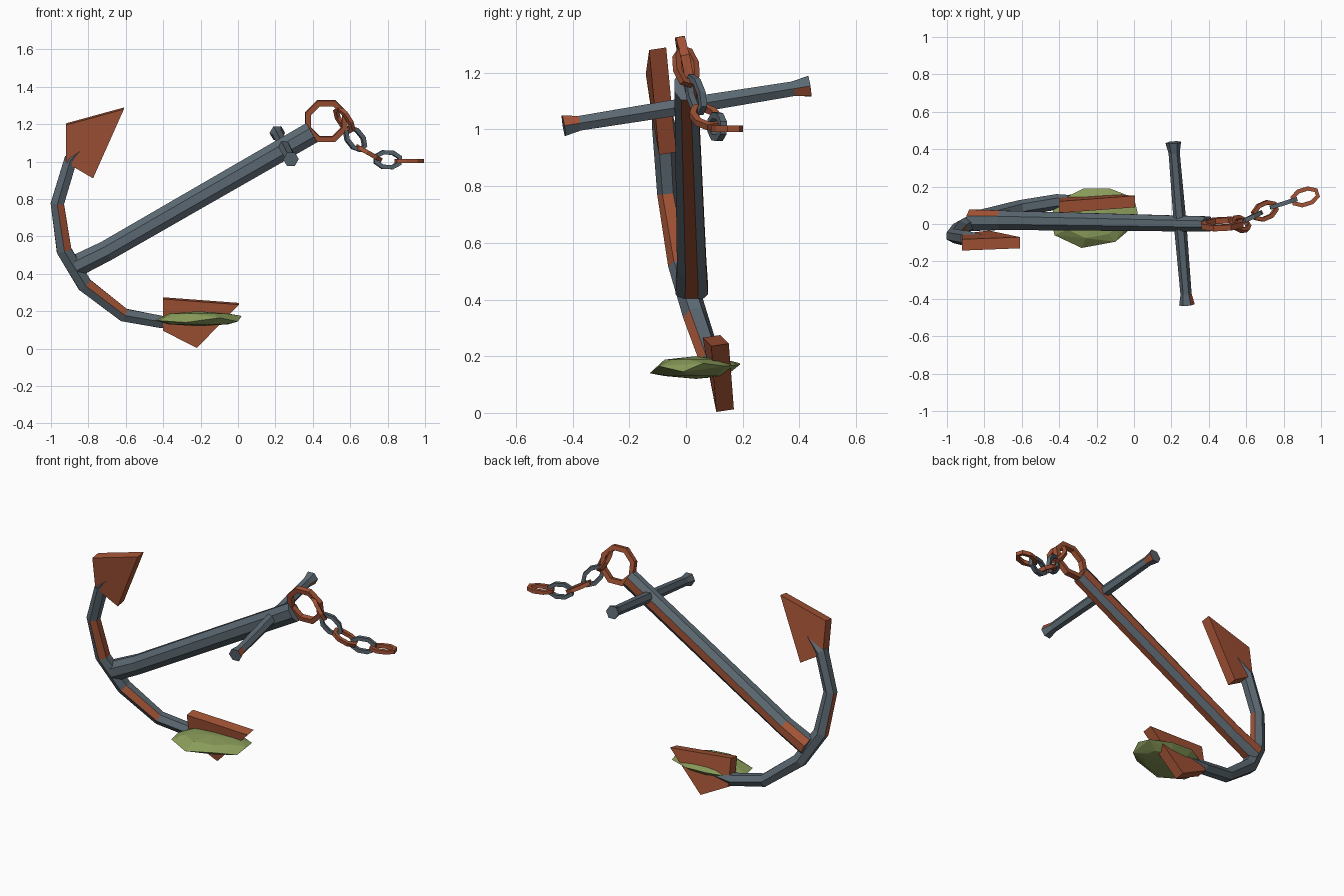
import bpy, bmesh, math
from mathutils import Vector

if "Cube" in bpy.data.objects:
    bpy.data.objects.remove(bpy.data.objects["Cube"])


def material(name, col):
    m = bpy.data.materials.new(name)
    m.diffuse_color = (*col, 1)
    m.use_nodes = True
    m.node_tree.nodes["Principled BSDF"].inputs["Base Color"].default_value = m.diffuse_color
    return m


IRON = material("grey iron", (0.105, 0.138, 0.165))
RUST = material("orange rust", (0.37, 0.088, 0.037))
MOSS = material("green moss", (0.26, 0.34, 0.105))


def finish(name, bm, mats):
    bmesh.ops.recalc_face_normals(bm, faces=bm.faces)
    me = bpy.data.meshes.new(name)
    bm.to_mesh(me)
    bm.free()
    for m in mats:
        me.materials.append(m)
    ob = bpy.data.objects.new(name, me)
    bpy.context.collection.objects.link(ob)
    return ob


def sweep(name, path, radii, sides, ref, roll=0.0, closed=False,
          mats=(IRON, RUST), rusty=()):
    """Sweep a polygon along a path; rusty holds (segment, side) pairs."""
    bm = bmesh.new()
    pts = [Vector(p) for p in path]
    n = len(pts)
    rings = []
    for i, p in enumerate(pts):
        if closed:
            a, b = pts[i - 1], pts[(i + 1) % n]
        else:
            a, b = pts[max(i - 1, 0)], pts[min(i + 1, n - 1)]
        t = (b - a).normalized()
        u = Vector(ref)
        u = (u - t * u.dot(t)).normalized()
        v = t.cross(u)
        ru, rv = radii[i] if isinstance(radii, list) else radii
        ring = []
        for k in range(sides):
            ang = roll + math.tau * k / sides
            ring.append(bm.verts.new(p + u * ru * math.cos(ang) + v * rv * math.sin(ang)))
        rings.append(ring)
    for i in range(n if closed else n - 1):
        r0, r1 = rings[i], rings[(i + 1) % n]
        for k in range(sides):
            j = (k + 1) % sides
            f = bm.faces.new((r0[k], r0[j], r1[j], r1[k]))
            f.material_index = 1 if (i, k) in rusty else 0
    if not closed:
        bm.faces.new(rings[0])
        bm.faces.new(rings[-1])
    return finish(name, bm, mats)


Y = (0, 1, 0)

# Shank: octagonal bar with rusty underside and back
sweep("shank",
      [(-0.87, 0.02, 0.44), (-0.705, 0.02, 0.522), (0.395, 0.0, 1.155)],
      [(0.062, 0.064), (0.056, 0.060), (0.044, 0.064)], 8, Y, math.pi / 8,
      rusty={(0, 0), (0, 5), (1, 5), (0, 7), (1, 7)})

# Curved arms: one hexagonal bar running from fluke to fluke
sweep("arms",
      [(-0.77, -0.092, 1.125), (-0.895, -0.078, 1.01), (-0.966, -0.064, 0.775),
       (-0.93, -0.022, 0.525), (-0.82, 0.033, 0.342), (-0.61, 0.088, 0.180),
       (-0.41, 0.118, 0.143), (-0.24, 0.122, 0.155)],
      [(0.026, 0.015), (0.042, 0.040), (0.038, 0.041), (0.042, 0.046),
       (0.044, 0.046), (0.040, 0.041), (0.042, 0.038), (0.026, 0.015)], 6, Y,
      rusty={(2, 1), (2, 2), (2, 4), (4, 2)})

# Stock: hexagonal crossbar with flared ends
a, b = Vector((0.283, -0.432, 1.013)), Vector((0.210, 0.436, 1.153))
sweep("stock",
      [a.lerp(b, f) for f in (0, 0.065, 0.5, 0.935, 1)],
      [(r, r) for r in (0.042, 0.030, 0.034, 0.030, 0.042)], 6, (1, 0, 0),
      rusty={(0, 5), (3, 0)})


# Flukes: thick four-cornered plates, leaning slightly
def fluke(name, corners, half):
    bm = bmesh.new()
    front, back = ([bm.verts.new((x, y + s * half, z + s * half * 0.15))
                    for x, y, z in corners] for s in (-1, 1))
    bm.faces.new(front)
    bm.faces.new(back[::-1])
    for i in range(4):
        j = (i + 1) % 4
        bm.faces.new((front[i], front[j], back[j], back[i]))
    finish(name, bm, [RUST])


fluke("upper_fluke", [(-0.92, -0.112, 1.20), (-0.61, -0.100, 1.285),
                      (-0.775, -0.065, 0.915), (-0.92, -0.082, 1.0)], 0.030)
fluke("lower_fluke", [(-0.40, 0.090, 0.270), (0.005, 0.120, 0.240),
                      (-0.22, 0.138, 0.008), (-0.40, 0.120, 0.10)], 0.031)


# Ring and chain: elongated octagons lying along a direction
def link(name, centre, along, normal, length, width, r, mat):
    c, d = Vector(centre), Vector(along).normalized()
    nrm = Vector(normal)
    nrm = (nrm - d * nrm.dot(d)).normalized()
    w = nrm.cross(d)
    k = 1 / math.cos(math.pi / 8)
    path = []
    for i in range(8):
        ang = math.pi / 8 + math.tau * i / 8
        path.append(c + d * (length / 2 - r) * k * math.cos(ang)
                    + w * (width / 2 - r) * k * math.sin(ang))
    sweep(name, path, (r * 1.3, r * 1.3), 4, nrm, math.pi / 4, True, mats=(mat,))


link("shackle_ring", (0.472, 0.0, 1.217), (1, 0.05, 0), (0, 1, 0.2), 0.23, 0.23, 0.017, RUST)
chain = [((0.568, 0.0, 1.222), (0.55, 0.05, -0.85), (0.65, 0.55, 0.42)),
         ((0.626, 0.035, 1.122), (0.60, 0.30, -0.75), (-0.4, 0.9, 0)),
         ((0.700, 0.070, 1.045), (0.80, 0.35, -0.45), (0.45, 0, 0.85)),
         ((0.800, 0.110, 1.010), (0.95, 0.30, -0.05), (-0.3, 0.95, 0)),
         ((0.915, 0.145, 1.003), (0.95, 0.30, 0.0), (0, 0, 1))]
for i, (c, d, nrm) in enumerate(chain):
    link(f"chain_link_{i + 1}", c, d, nrm, 0.158, 0.102, 0.0125, IRON if i % 2 else RUST)

# Moss clump: flattened faceted lump around the lower fluke
bm = bmesh.new()
rim = [(-0.445, 0.04, 0.150), (-0.425, -0.06, 0.150), (-0.28, -0.128, 0.140),
       (-0.10, -0.095, 0.165), (0.0, -0.01, 0.145), (0.02, 0.06, 0.175),
       (0.0, 0.14, 0.165), (-0.13, 0.19, 0.170), (-0.27, 0.19, 0.175),
       (-0.41, 0.12, 0.155)]
mid = Vector((-0.21, 0.035, 0))
for p in rim:
    bm.verts.new(p)
    q = mid.lerp(Vector(p), 0.68)
    bm.verts.new((q.x, q.y, 0.188))
    bm.verts.new((q.x, q.y, 0.130))
bm.verts.new((mid.x, mid.y, 0.200))
bm.verts.new((mid.x, mid.y, 0.120))
bmesh.ops.convex_hull(bm, input=bm.verts[:])
finish("moss_clump", bm, [MOSS])
